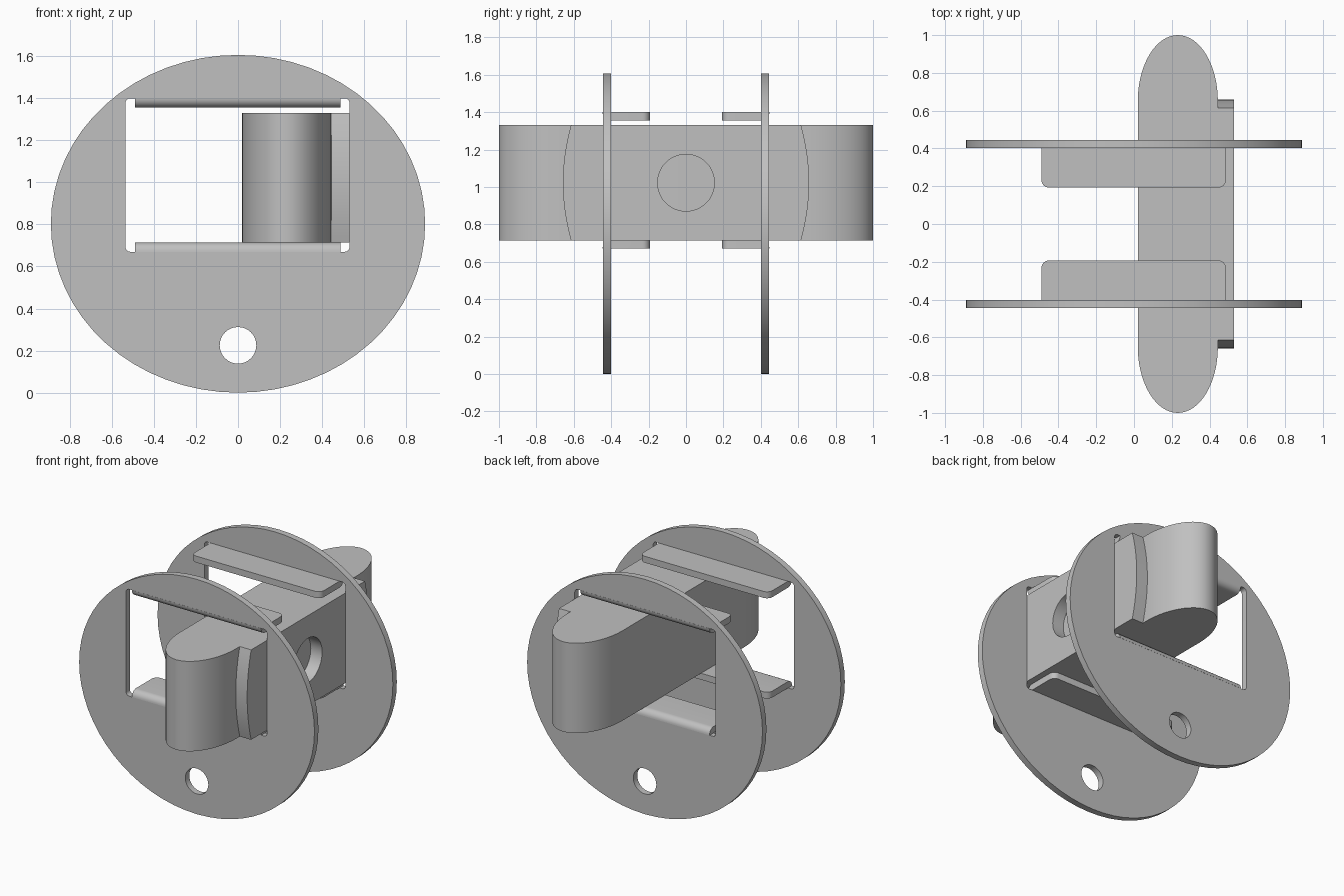
import bpy, bmesh, math
from mathutils import Vector

if "Cube" in bpy.data.objects:
    bpy.data.objects.remove(bpy.data.objects["Cube"])

grey = bpy.data.materials.new("plain_grey")
grey.diffuse_color = (0.53, 0.53, 0.53, 1)
grey.use_nodes = True
grey.node_tree.nodes["Principled BSDF"].inputs["Base Color"].default_value = grey.diffuse_color


def ellipse(cx, cy, rx, ry, n, a0=0, a1=360):
    """Points on an ellipse; a full turn omits the repeated end point."""
    steps = n if a1 - a0 == 360 else n - 1
    return [(cx + rx * math.cos(math.radians(a0 + (a1 - a0) * i / steps)),
             cy + ry * math.sin(math.radians(a0 + (a1 - a0) * i / steps))) for i in range(n)]


def rounded_rect(x0, x1, y0, y1, r):
    pts = []
    for cx, cy, a in ((x1 - r, y1 - r, 0), (x0 + r, y1 - r, 90),
                      (x0 + r, y0 + r, 180), (x1 - r, y0 + r, 270)):
        pts += ellipse(cx, cy, r, r, 6, a, a + 90)
    return pts


def prism(name, loops, axis, lo, hi, bevel=None):
    """Extrude an outline (first loop) with holes (other loops) along an axis."""
    place = {"x": lambda p: (lo, p[0], p[1]),
             "y": lambda p: (p[0], lo, p[1]),
             "z": lambda p: (p[0], p[1], lo)}[axis]
    bm = bmesh.new()
    edges = []
    for loop in loops:
        vs = [bm.verts.new(place(p)) for p in loop]
        edges += [bm.edges.new((vs[i - 1], vs[i])) for i in range(len(vs))]
    if len(loops) == 1:
        bm.faces.new(vs)
    else:
        bmesh.ops.triangle_fill(bm, use_beauty=True, edges=edges)
    out = bmesh.ops.extrude_face_region(bm, geom=bm.faces[:])
    shift = Vector([(hi - lo) if a == axis else 0 for a in "xyz"])
    bmesh.ops.translate(bm, vec=shift,
                        verts=[g for g in out["geom"] if isinstance(g, bmesh.types.BMVert)])
    if bevel:
        picked = [e for e in bm.edges if bevel(e)]
        bmesh.ops.bevel(bm, geom=picked, offset=0.04, segments=6, profile=0.5, affect='EDGES')
    bmesh.ops.recalc_face_normals(bm, faces=bm.faces[:])
    mesh = bpy.data.meshes.new(name)
    bm.to_mesh(mesh)
    bm.free()
    mesh.materials.append(grey)
    ob = bpy.data.objects.new(name, mesh)
    bpy.context.collection.objects.link(ob)
    bpy.ops.object.select_all(action='DESELECT')
    ob.select_set(True)
    bpy.context.view_layer.objects.active = ob
    bpy.ops.object.shade_smooth_by_angle(angle=math.radians(30))
    return ob


def mirror_y(ob):
    m = ob.modifiers.new("mirror", 'MIRROR')
    m.use_axis = (False, True, False)


# Oval end plates with a window and a round hole
plate = prism("end_plate", [ellipse(0, 0.803, 0.89, 0.803, 64),
                            rounded_rect(-0.535, 0.53, 0.67, 1.40, 0.022),
                            ellipse(0, 0.225, 0.087, 0.087, 32)], "y", -0.445, -0.402)
mirror_y(plate)

# Tabs folded inward from the window's top and bottom edges
T = 0.044


def free_corner(e):
    a, b = (v.co for v in e.verts)
    return abs(a.y + 0.193) < 1e-4 and abs(b.y + 0.193) < 1e-4 and abs(a.x - b.x) < 1e-4


for name, z, s in (("upper_tab", 1.40, -1), ("lower_tab", 0.67, 1)):
    bend = [(-0.402 - T * math.cos(a * math.pi / 16), z + s * T * math.sin(a * math.pi / 16))
            for a in range(9)]
    tab = prism(name, [bend + [(-0.193, z + s * T), (-0.193, z)]],
                "x", -0.49, 0.487, free_corner)
    mirror_y(tab)

# Sliding block with rounded ends
Z0, Z1 = 0.715, 1.33
block = prism("sliding_block", [ellipse(0.232, 0.65, 0.212, 0.35, 33, 0, 180)
                                + ellipse(0.232, -0.65, 0.212, 0.35, 33, 180, 360)],
              "z", Z0, Z1)

# Side pad with bowed ends and a round recess
zs = [Z0 + (Z1 - Z0) * i / 16 for i in range(17)]
bow = [(0.615 + 0.043 * (1 - ((z - 1.0225) / 0.3075) ** 2), z) for z in zs]
prism("side_pad", [bow + [(-y, z) for y, z in reversed(bow)],
                   ellipse(0, 1.0225, 0.152, 0.152, 48)], "x", 0.438, 0.53)
